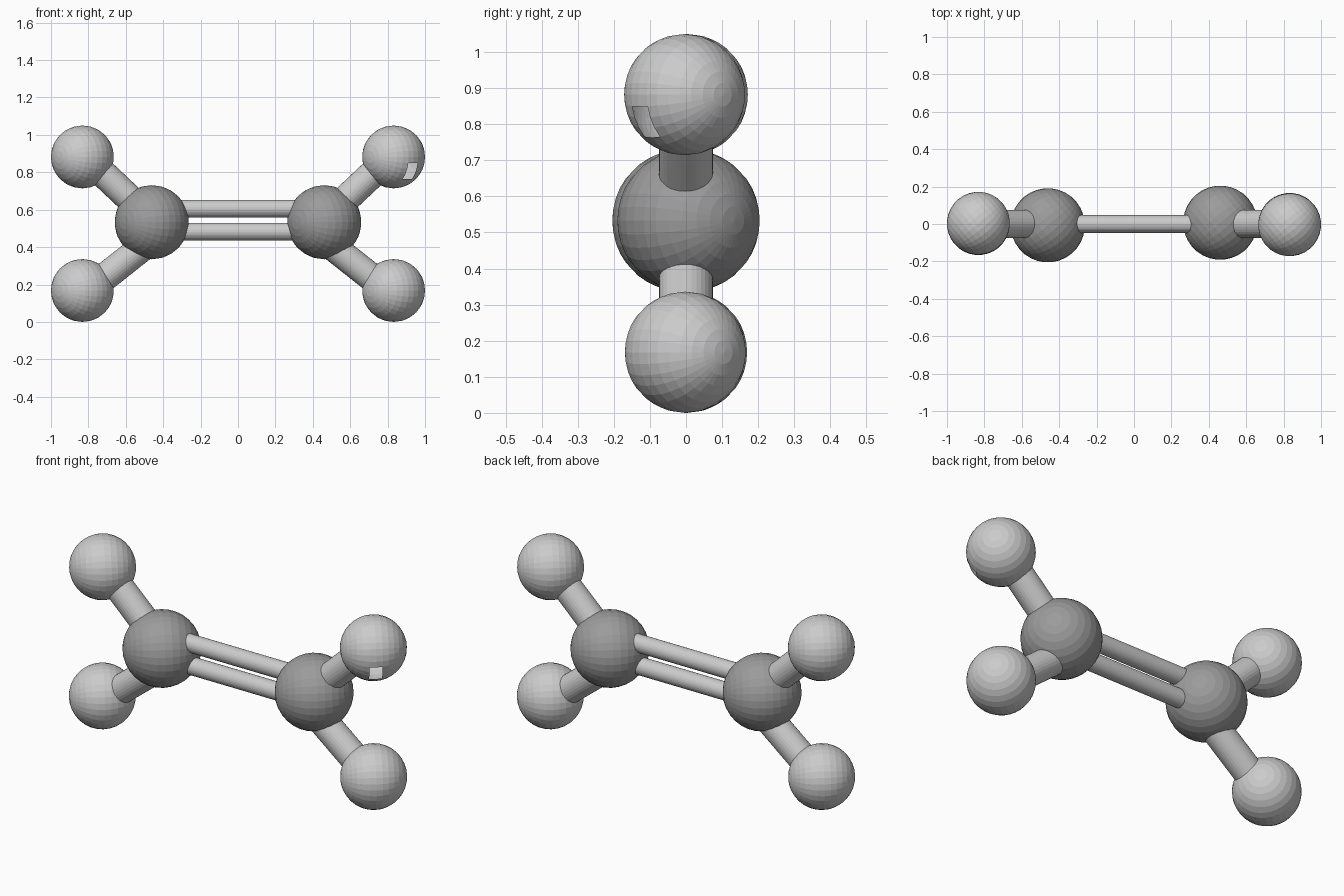
import bpy
import bmesh
import math
from mathutils import Vector, Matrix

if "Cube" in bpy.data.objects:
    bpy.data.objects.remove(bpy.data.objects["Cube"])

# Sphere poles lie in the horizontal plane, turned about 40 degrees
TILT = Matrix.Rotation(math.radians(40), 4, 'Z') @ Matrix.Rotation(math.radians(90), 4, 'Y')

dark = bpy.data.materials.new("dark_grey")
dark.diffuse_color = (0.33, 0.33, 0.33, 1)
dark.use_nodes = True
dark.node_tree.nodes["Principled BSDF"].inputs["Base Color"].default_value = dark.diffuse_color


def add_object(name, bm, loc):
    mesh = bpy.data.meshes.new(name)
    bm.to_mesh(mesh)
    bm.free()
    obj = bpy.data.objects.new(name, mesh)
    obj.location = loc
    bpy.context.collection.objects.link(obj)
    return obj


def atom(name, loc, radius, opening=False):
    bm = bmesh.new()
    bmesh.ops.create_uvsphere(bm, u_segments=32, v_segments=16, radius=radius, matrix=TILT)
    if opening:
        # small window low on the outer front side
        pole = TILT.to_3x3() @ Vector((0, 0, 1))
        side = Vector((pole.y, -pole.x, 0))
        gone = []
        for f in bm.faces:
            c = f.calc_center_median().normalized()
            elev = math.degrees(math.atan2(c.z, c.dot(side)))
            if abs(c.dot(pole)) < math.sin(math.radians(11.25)) and -45 < elev < -11.25:
                gone.append(f)
        bmesh.ops.delete(bm, geom=gone, context='FACES')
    return add_object(name, bm, loc)


def bond(name, a, b, radius):
    a, b = Vector(a), Vector(b)
    bm = bmesh.new()
    bmesh.ops.create_cone(bm, cap_ends=True, segments=32, radius1=radius,
                          radius2=radius, depth=(b - a).length)
    turn = (b - a).to_track_quat('Z', 'Y').to_matrix()
    bmesh.ops.rotate(bm, verts=bm.verts, cent=(0, 0, 0), matrix=turn)
    return add_object(name, bm, (a + b) / 2)


# Both halves: one large atom, two small atoms and their bonds
for label, s in (("left", -1), ("right", 1)):
    core = atom(f"{label}_large_atom", (s * 0.461, s * 0.007, 0.533), 0.198)
    core.data.materials.append(dark)
    atom(f"{label}_upper_small_atom", (s * 0.832, -s * 0.004, 0.882), 0.168,
         opening=(s == 1))
    atom(f"{label}_lower_small_atom", (s * 0.832, -s * 0.002, 0.168), 0.168)
    bond(f"{label}_upper_bond", (s * 0.46, 0, 0.547), (s * 0.79, 0, 0.858), 0.075)
    bond(f"{label}_lower_bond", (s * 0.44, 0, 0.455), (s * 0.79, 0, 0.178), 0.075)

# Double bond between the large atoms
for label, z in (("upper", 0.605), ("lower", 0.482)):
    bond(f"{label}_double_bond", (-0.42, 0, z), (0.42, 0, z), 0.047)
